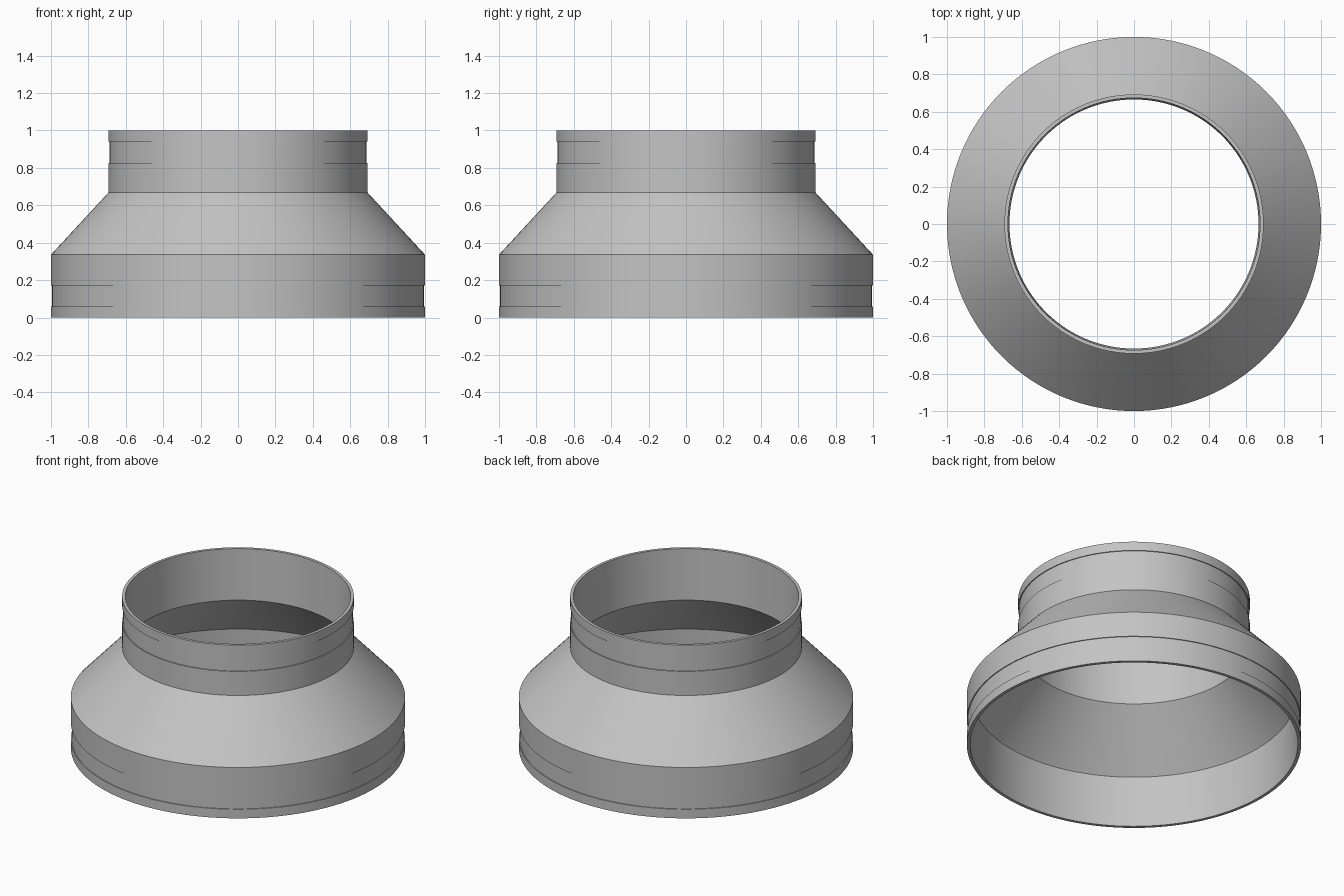
import bpy, bmesh, math

if "Cube" in bpy.data.objects:
    bpy.data.objects.remove(bpy.data.objects["Cube"])

SEGMENTS = 128
DEPTH = 0.006  # gasket groove depth

metal = bpy.data.materials.new("galvanised grey")
metal.diffuse_color = (0.55, 0.55, 0.55, 1)
metal.use_nodes = True
metal.node_tree.nodes["Principled BSDF"].inputs["Base Color"].default_value = metal.diffuse_color


def groove(radius, low, high):
    """Shallow rectangular groove on an outer wall, listed upwards."""
    r = radius - DEPTH
    return [(radius, low), (r, low), (r, high), (radius, high)]


def lathe(name, profile):
    """Revolve a closed (radius, z) outline around the z axis."""
    bm = bmesh.new()
    rings = []
    for r, z in profile:
        rings.append([bm.verts.new((r * math.cos(a), r * math.sin(a), z))
                      for a in (2 * math.pi * i / SEGMENTS for i in range(SEGMENTS))])
    for k, lower in enumerate(rings):
        upper = rings[(k + 1) % len(rings)]
        for i in range(SEGMENTS):
            j = (i + 1) % SEGMENTS
            bm.faces.new((lower[i], lower[j], upper[j], upper[i]))
    bmesh.ops.recalc_face_normals(bm, faces=bm.faces)
    mesh = bpy.data.meshes.new(name)
    bm.to_mesh(mesh)
    bm.free()
    mesh.materials.append(metal)
    obj = bpy.data.objects.new(name, mesh)
    bpy.context.collection.objects.link(obj)
    bpy.context.view_layer.objects.active = obj
    obj.select_set(True)
    bpy.ops.object.shade_smooth_by_angle(angle=math.radians(25))
    return obj


# Outer wall: wide collar, cone, narrow collar
outer = [(1.0, 0.0)] + groove(1.0, 0.06, 0.17) + [(1.0, 0.336), (0.693, 0.668)]
outer += groove(0.693, 0.827, 0.94) + [(0.693, 1.0)]
# Inner wall, listed downwards, slightly thicker at the cone
inner = [(0.674, 1.0), (0.666, 0.664), (0.968, 0.332), (0.98, 0.0)]

lathe("pipe_reducer", outer + inner)
